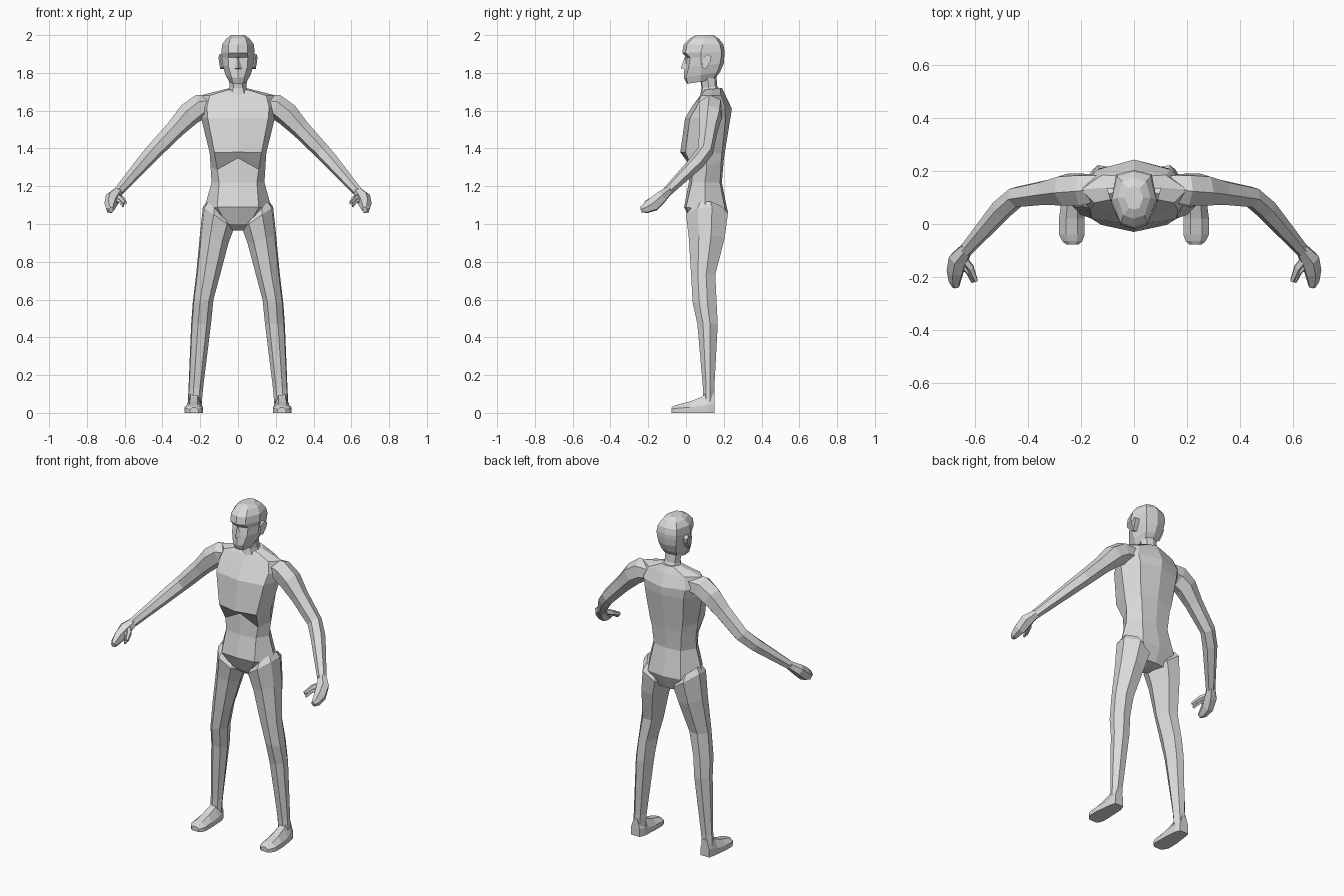
import bpy, bmesh, math
from mathutils import Vector

skin = bpy.data.materials.new("plain_grey")
skin.diffuse_color = (0.7, 0.7, 0.7, 1)


def finish(name, bm, mirror=False):
    bmesh.ops.recalc_face_normals(bm, faces=bm.faces)
    me = bpy.data.meshes.new(name)
    bm.to_mesh(me)
    bm.free()
    me.materials.append(skin)
    ob = bpy.data.objects.new(name, me)
    bpy.context.collection.objects.link(ob)
    if mirror:
        m = ob.modifiers.new("mirror", 'MIRROR')
        m.use_mirror_merge = False
    return ob


def loft(name, rings, mirror=False):
    """Skin a list of equal-length point rings and cap the ends."""
    bm = bmesh.new()
    rows = [[bm.verts.new(p) for p in r] for r in rings]
    n = len(rows[0])
    for a, b in zip(rows, rows[1:]):
        for i in range(n):
            j = (i + 1) % n
            bm.faces.new((a[i], a[j], b[j], b[i]))
    bm.faces.new(rows[0])
    bm.faces.new(rows[-1])
    return finish(name, bm, mirror)


def body_ring(zf, zb, yf, xa, ya, xs, ys, xb, yb, yk, droop=0):
    """Symmetric ring: front middle, front corner, side, back corner, back middle."""
    half = [(xa, ya), (xs, ys), (xb, yb)]
    pts = [(0, yf)] + half + [(0, yk)] + [(-x, y) for x, y in reversed(half)]
    out = []
    for x, y in pts:
        t = (y - yf) / (yk - yf)
        out.append((x, y, zf + (zb - zf) * t - droop * abs(x) * (1 - t)))
    return out


def limb(name, stations, ref, sides=6, phase=0.5):
    """Tube along stations (x, y, z, radius along ref, radius across)."""
    c = [Vector(s[:3]) for s in stations]
    rings = []
    for i, s in enumerate(stations):
        t = (c[min(i + 1, len(c) - 1)] - c[max(i - 1, 0)]).normalized()
        u = Vector(ref)
        u = (u - t * u.dot(t)).normalized()
        v = t.cross(u)
        ring = []
        for k in range(sides):
            a = 2 * math.pi * (k + phase) / sides
            ring.append(c[i] + u * s[3] * math.cos(a) + v * s[4] * math.sin(a))
        rings.append(ring)
    return loft(name, rings, True)


# Torso from crotch to neck base, with a step under the rib cage
loft("torso", [body_ring(*r) for r in (
    (.965, .965, .07, .02, .075, .03, .1, .02, .13, .14),
    (1.0, .975, .03, .06, .04, .085, .1, .06, .18, .185),
    (1.09, 1.06, -.01, .11, .0, .18, .1, .11, .21, .222),
    (1.22, 1.22, .015, .10, .03, .14, .1, .09, .18, .19),
    (1.35, 1.34, .02, .11, .035, .145, .11, .1, .187, .2, .6),
    (1.38, 1.375, -.03, .125, -.003, .15, .1, .11, .19, .205),
    (1.56, 1.56, -.005, .16, .02, .195, .12, .13, .21, .235),
    (1.62, 1.61, .03, .165, .055, .21, .13, .14, .205, .243),
    (1.68, 1.68, .075, .15, .08, .2, .13, .12, .185, .21),
    (1.71, 1.72, .095, .05, .1, .065, .14, .04, .18, .19))])

# Neck
loft("neck", [body_ring(*r) for r in (
    (1.66, 1.69, .07, .04, .08, .062, .13, .04, .18, .192),
    (1.72, 1.73, .083, .025, .088, .045, .12, .035, .155, .165),
    (1.80, 1.80, .07, .025, .075, .05, .11, .035, .15, .16))])

# Head from chin to crown, with an eye recess below the brow
loft("head", [body_ring(*r) for r in (
    (1.742, 1.765, .005, .028, .01, .046, .075, .035, .14, .15),
    (1.775, 1.805, -.012, .034, .0, .067, .08, .05, .165, .18),
    (1.83, 1.85, -.008, .05, .015, .08, .08, .06, .18, .2),
    (1.88, 1.89, .006, .052, .022, .085, .08, .065, .187, .203),
    (1.905, 1.915, -.02, .05, -.003, .088, .08, .067, .187, .204),
    (1.95, 1.95, -.012, .05, .005, .084, .09, .063, .18, .198),
    (1.983, 1.98, .02, .04, .033, .062, .1, .045, .16, .176),
    (2.0, 2.0, .055, .02, .06, .035, .1, .022, .135, .145))])

# Nose wedge
bm = bmesh.new()
v = [bm.verts.new(p) for p in ((0, -.004, 1.89), (-.024, .004, 1.82), (.024, .004, 1.82),
                               (0, -.028, 1.825), (0, .03, 1.83))]
for f in ((0, 1, 3), (0, 3, 2), (1, 2, 3), (0, 4, 1), (0, 2, 4), (1, 4, 2)):
    bm.faces.new([v[i] for i in f])
finish("nose", bm)

# Ears: slanted flat plates flaring outward at the back
outline = ((.085, 1.83), (.105, 1.82), (.128, 1.86), (.135, 1.885), (.115, 1.9), (.09, 1.88))
loft("ear", [[(.07, y, z) for y, z in outline],
             [(.088 + (y - .085) * .3, y, z) for y, z in outline]], True)

# Arms: shoulder, elbow, wrist
limb("arm", (
    (.12, .135, 1.63, .055, .05),
    (.20, .13, 1.622, .066, .066),
    (.26, .13, 1.58, .064, .064),
    (.33, .12, 1.505, .05, .051),
    (.445, .102, 1.385, .042, .044),
    (.50, .055, 1.325, .042, .04),
    (.635, -.1, 1.17, .026, .026)), (.3, 1, 0), 6, 0.5)

# Hands with closed fingers
limb("hand", (
    (.63, -.09, 1.178, .025, .024),
    (.662, -.132, 1.14, .04, .034),
    (.674, -.175, 1.103, .034, .04),
    (.676, -.215, 1.082, .024, .028),
    (.672, -.238, 1.075, .013, .016)), (1, 0, .2), 6, 0)

# Thumb
limb("thumb", (
    (.65, -.125, 1.15, .016, .016),
    (.617, -.165, 1.135, .015, .016),
    (.597, -.215, 1.112, .009, .011)), (1, 0, 0), 5, 0)

# First finger, slightly apart from the hand
limb("finger", (
    (.655, -.15, 1.13, .016, .014),
    (.625, -.18, 1.12, .011, .011),
    (.608, -.218, 1.095, .007, .008)), (1, 0, 0), 5, 0)


# Legs: rings tilted at the hip; (x inner, x outer, y front, y back, z inner, z outer)
def leg_ring(xi, xo, yf, yb, zi, zo):
    w, d = xo - xi, yb - yf
    shape = ((.0, .4), (.22, .06), (.65, .0), (.95, .28), (1, .62), (.7, 1), (.25, .95))
    return [(xi + w * a, yf + d * b, zi + (zo - zi) * a) for a, b in shape]


loft("leg", [leg_ring(*r) for r in (
    (.05, .165, .03, .19, 1.03, 1.12),
    (.022, .186, .0, .222, .975, 1.09),
    (.05, .202, .015, .205, .90, .94),
    (.095, .222, .027, .155, .73, .73),
    (.13, .24, .035, .162, .60, .58),
    (.143, .248, .06, .168, .47, .47),
    (.185, .262, .09, .15, .13, .13),
    (.192, .266, .09, .15, .05, .05))], True)


# Feet: heel to toe; (y, x inner, x outer, edge height, top height)
def foot_ring(y, xi, xo, e, h):
    w = xo - xi
    return [(xi, y, 0), (xo, y, 0), (xo, y, e), (xi + w * .72, y, h),
            (xi + w * .28, y, h), (xi, y, e)]


loft("foot", [foot_ring(*r) for r in (
    (.152, .205, .262, .05, .10),
    (.12, .192, .27, .045, .12),
    (.085, .19, .275, .035, .085),
    (.02, .186, .283, .03, .06),
    (-.04, .186, .283, .025, .045),
    (-.065, .195, .27, .022, .036),
    (-.078, .21, .255, .018, .028))], True)
